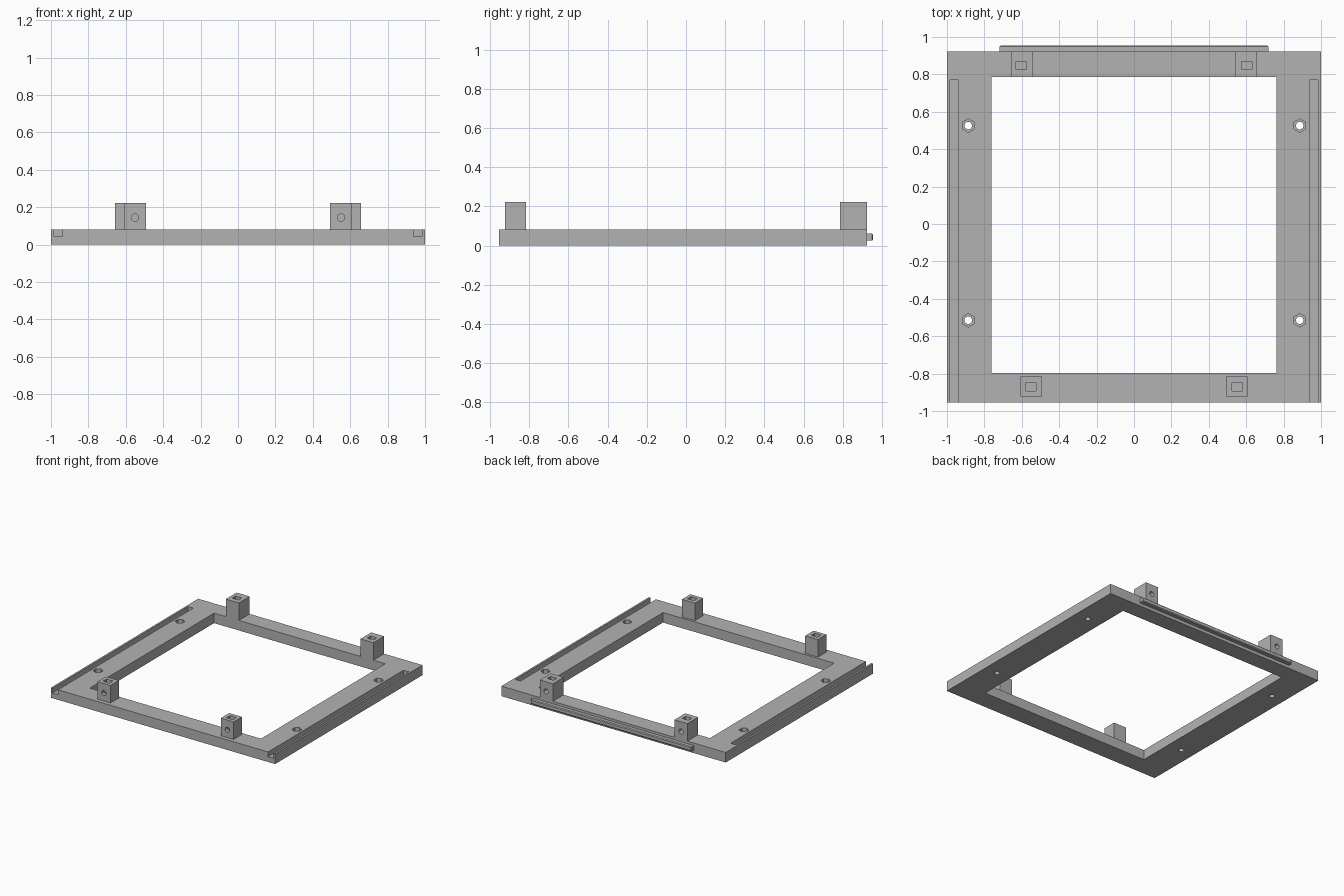
import bpy
import math

if "Cube" in bpy.data.objects:
    bpy.data.objects.remove(bpy.data.objects["Cube"])

gray = bpy.data.materials.new("plain gray")
gray.diffuse_color = (0.45, 0.45, 0.45, 1)
gray.use_nodes = True
gray.node_tree.nodes["Principled BSDF"].inputs["Base Color"].default_value = gray.diffuse_color


def box(name, x0, x1, y0, y1, z0, z1):
    bpy.ops.mesh.primitive_cube_add(
        size=1, location=((x0 + x1) / 2, (y0 + y1) / 2, (z0 + z1) / 2))
    ob = bpy.context.object
    ob.name = name
    ob.scale = (abs(x1 - x0), y1 - y0, z1 - z0)
    bpy.ops.object.transform_apply(location=False, rotation=False, scale=True)
    ob.data.materials.append(gray)
    return ob


def rod(radius, depth, loc, sides=24, rot=(0, 0, 0)):
    bpy.ops.mesh.primitive_cylinder_add(
        vertices=sides, radius=radius, depth=depth, location=loc, rotation=rot)
    ob = bpy.context.object
    ob.data.materials.append(gray)
    return ob


def cut(target, cutter):
    """Subtract a cutter, then remove it."""
    bpy.context.view_layer.objects.active = target
    mod = target.modifiers.new("cut", 'BOOLEAN')
    mod.object = cutter
    mod.operation = 'DIFFERENCE'
    mod.solver = 'EXACT'
    bpy.ops.object.modifier_apply(modifier=mod.name)
    bpy.data.objects.remove(cutter)


def smooth(ob):
    bpy.ops.object.select_all(action='DESELECT')
    ob.select_set(True)
    bpy.context.view_layer.objects.active = ob
    bpy.ops.object.shade_smooth_by_angle(angle=math.radians(30))


TOP = 0.081

# Base frame with its rectangular opening
frame = box("base_frame", -1, 1, -0.955, 0.922, 0, TOP)
cut(frame, box("opening", -0.763, 0.763, -0.797, 0.785, -0.1, 0.2))

for s in (-1, 1):
    # Side groove, open at the front
    cut(frame, box("groove", s * 0.937, s * 0.985, -1.1, 0.77, 0.042, 0.2))
    # Bolt holes with hexagonal nut recesses
    for y in (0.526, -0.515):
        cut(frame, rod(0.02, 0.4, (s * 0.886, y, 0)))
        cut(frame, rod(0.036, 0.2, (s * 0.886, y, 0.142), sides=6))
smooth(frame)

# Mounting posts: side name, x range, y range, hole x, pocket y range, hole y
posts = [
    ("front", 0.492, 0.606, -0.922, -0.815, 0.551, -0.892, -0.847, -0.922),
    ("back", 0.542, 0.658, 0.785, 0.922, 0.602, 0.826, 0.869, 0.922),
]
for label, x0, x1, y0, y1, hx, p0, p1, hy in posts:
    for side, s in (("left", -1), ("right", 1)):
        post = box(f"{label}_{side}_post", s * x0, s * x1, y0, y1, TOP, 0.222)
        # Nut pocket from the top
        cut(post, box("pocket", s * (hx - 0.028), s * (hx + 0.028),
                      p0, p1, 0.112, 0.3))
        # Screw hole from the outer face into the pocket
        mid = (p0 + p1) / 2
        out = hy + math.copysign(0.05, hy)
        cut(post, rod(0.02, abs(out - mid), (s * hx, (out + mid) / 2, 0.144),
                      rot=(math.pi / 2, 0, 0)))
        smooth(post)

# Rear tongue with a slightly chamfered outer edge
tongue = box("rear_tongue", -0.718, 0.718, 0.922, 0.955, 0.025, 0.061)
for v in tongue.data.vertices:
    v.select = False
group = tongue.vertex_groups.new(name="outer_edge")
group.add([v.index for v in tongue.data.vertices if v.co.y > 0], 1, 'REPLACE')
bev = tongue.modifiers.new("chamfer", 'BEVEL')
bev.width = 0.006
bev.segments = 1
bev.limit_method = 'VGROUP'
bev.vertex_group = group.name
